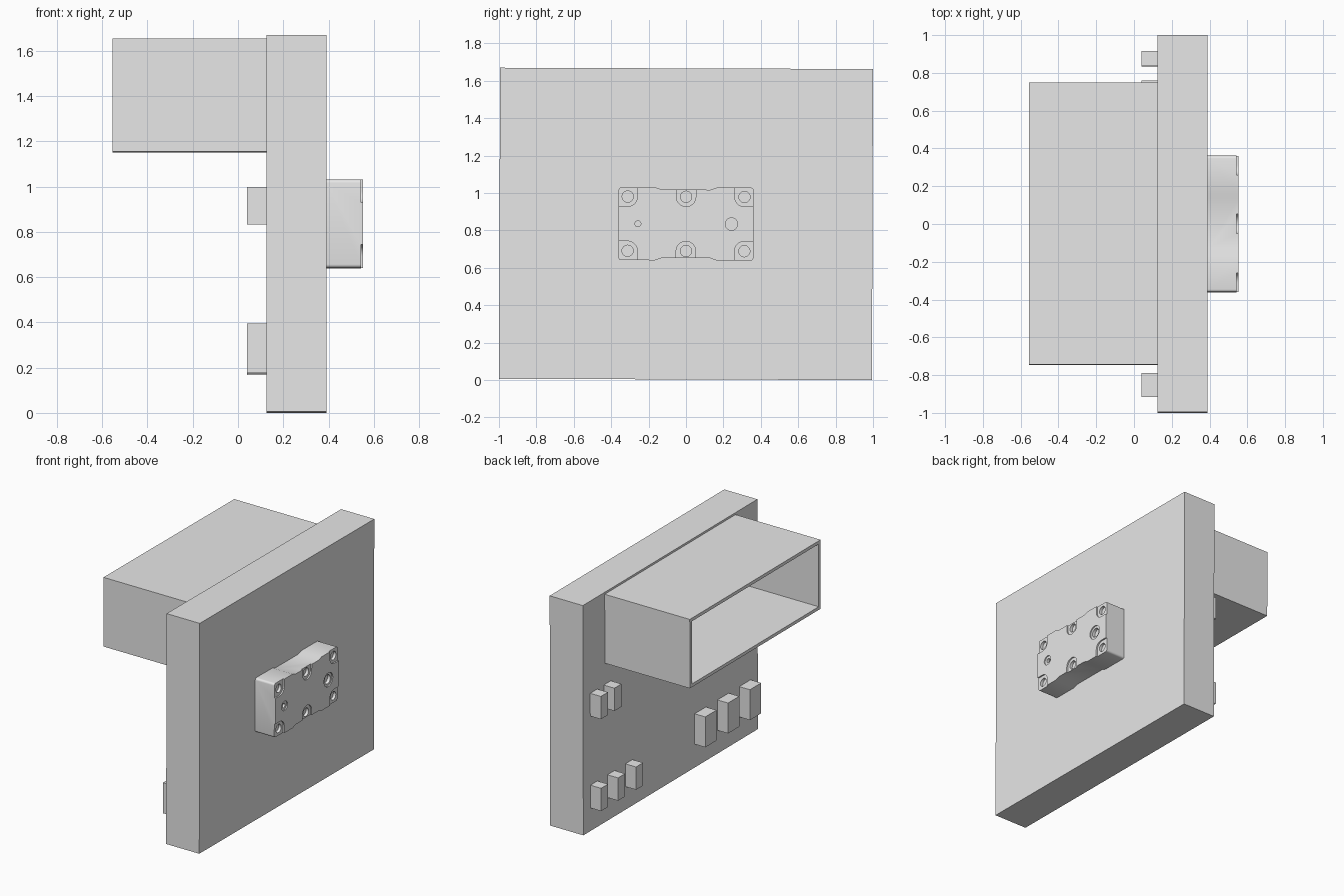
import bpy, bmesh
from math import cos, sin, pi
from mathutils import Vector

cube = bpy.data.objects.get("Cube")
if cube:
    bpy.data.objects.remove(cube, do_unlink=True)

MID = 0.835      # height of the centre of the assembly
TILT = -0.0035   # the whole assembly leans very slightly

grey = bpy.data.materials.new("plain_grey")
grey.use_nodes = True
grey.diffuse_color = (0.8, 0.8, 0.8, 1)
grey.node_tree.nodes["Principled BSDF"].inputs["Base Color"].default_value = (0.8, 0.8, 0.8, 1)


def prism(name, outline, x0, x1):
    """Extrude a (y, z) outline along x."""
    bm = bmesh.new()
    face = bm.faces.new([bm.verts.new((x0, y, z - MID)) for y, z in outline])
    ext = bmesh.ops.extrude_face_region(bm, geom=[face])["geom"]
    moved = [v for v in ext if isinstance(v, bmesh.types.BMVert)]
    bmesh.ops.translate(bm, verts=moved, vec=Vector((x1 - x0, 0, 0)))
    bmesh.ops.recalc_face_normals(bm, faces=bm.faces)
    mesh = bpy.data.meshes.new(name)
    bm.to_mesh(mesh)
    bm.free()
    mesh.materials.append(grey)
    obj = bpy.data.objects.new(name, mesh)
    obj.location.z = MID
    obj.rotation_euler.x = TILT
    bpy.context.collection.objects.link(obj)
    return obj


def rect(y0, y1, z0, z1):
    return [(y0, z0), (y1, z0), (y1, z1), (y0, z1)]


def arc(y, z, r, a0, a1, n):
    return [(y + r * cos(a0 + (a1 - a0) * i / n), z + r * sin(a0 + (a1 - a0) * i / n))
            for i in range(n + 1)]


def cut(target, outline, x0, x1):
    """Subtract a prism from the target and discard the cutter."""
    cutter = prism("cutter", outline, x0, x1)
    cutter.hide_render = True
    mod = target.modifiers.new("cut", "BOOLEAN")
    mod.operation = "DIFFERENCE"
    mod.solver = "EXACT"
    mod.object = cutter
    bpy.context.view_layer.update()
    with bpy.context.temp_override(object=target, active_object=target):
        bpy.ops.object.modifier_apply(modifier=mod.name)
    bpy.data.objects.remove(cutter, do_unlink=True)


def hole(target, y, z, r, depth):
    cut(target, arc(y, z, r, 0, 2 * pi, 32)[:-1], FACE - depth, FACE + 0.1)


# Wall panel
prism("wall_panel", rect(-0.997, 0.997, 0.0035, 1.6665), 0.125, 0.39)

# Open rectangular duct
duct = prism("duct", rect(-0.747, 0.747, 1.153, 1.652), -0.555, 0.125)
cut(duct, rect(-0.724, 0.724, 1.176, 1.629), -0.8, 0.12)

# Small and large blocks on the duct side
for i, (y, z) in enumerate([(0.875, 0.835), (0.72, 0.835),
                            (0.875, 0.17), (0.68, 0.17), (0.475, 0.17)]):
    prism(f"small_block_{i + 1}", rect(y - 0.04, y + 0.04, z, z + 0.165), 0.04, 0.125)
for i, y in enumerate([-0.34, -0.6, -0.85]):
    prism(f"large_block_{i + 1}", rect(y - 0.064, y + 0.064, 0.172, 0.392), 0.04, 0.125)

# Valve body with rounded corners and a slight waist
FACE = 0.553
HY, HZ, R = 0.361, 0.195, 0.015
upper = arc(HY - R, HZ - R, R, 0, pi / 2, 4)
upper += [(0.165, HZ), (0.13, HZ - 0.012), (-0.13, HZ - 0.012), (-0.165, HZ)]
upper += arc(R - HY, HZ - R, R, pi / 2, pi, 4)
outline = upper + [(-y, -z) for y, z in upper]
valve = prism("valve_body", [(y, z + MID) for y, z in outline], 0.39, FACE)

# Bolt seats: rounded notches open to the edges, each with a bolt hole
SEAT, OUT = 0.052, 0.1
for s in (-1, 1):
    z = 0.145
    for side in (-1, 0, 1):
        if side:
            notch = arc(0, 0, SEAT, 0, pi / 2, 10) + [(-OUT, SEAT), (-OUT, -OUT), (SEAT, -OUT)]
        else:
            notch = arc(0, 0, SEAT, 0, pi, 20) + [(-SEAT, -OUT), (SEAT, -OUT)]
        flip = -side if side else 1
        cut(valve, [(side * 0.312 + flip * y, MID + s * (z - v)) for y, v in notch],
            FACE - 0.01, FACE + 0.1)
        hole(valve, side * 0.312, MID + s * z, 0.03, 0.03)

# Two stepped ports
for y, outer, inner in [(-0.257, 0.034, 0.016), (0.243, 0.05, 0.033)]:
    hole(valve, y, MID, outer, 0.008)
    hole(valve, y, MID, inner, 0.03)

# Smooth the rounded walls while keeping edges sharp
bpy.ops.object.select_all(action="DESELECT")
valve.select_set(True)
bpy.context.view_layer.objects.active = valve
bpy.ops.object.shade_smooth_by_angle(angle=0.6)
